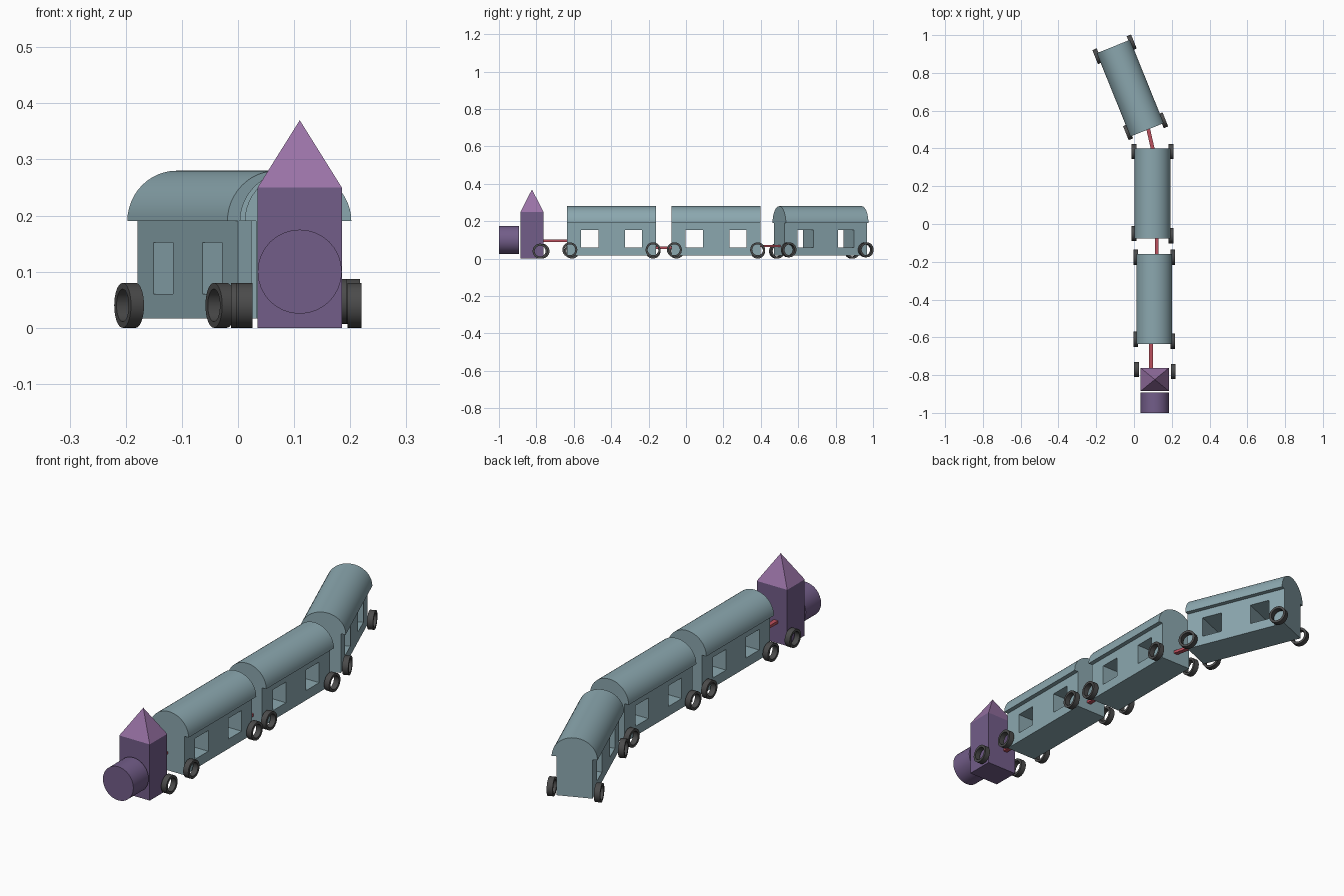
import bpy, bmesh, math
from mathutils import Matrix, Vector

if "Cube" in bpy.data.objects:
    bpy.data.objects.remove(bpy.data.objects["Cube"])


def material(name, rgb):
    m = bpy.data.materials.new(name)
    m.diffuse_color = (*rgb, 1)
    m.use_nodes = True
    m.node_tree.nodes["Principled BSDF"].inputs["Base Color"].default_value = m.diffuse_color
    return m


TEAL = material("teal", (0.26, 0.39, 0.43))
PURPLE = material("purple", (0.17, 0.11, 0.25))
LILAC = material("lilac", (0.32, 0.17, 0.38))
RED = material("red", (0.50, 0.08, 0.11))
DARK = material("dark_grey", (0.07, 0.07, 0.07))


def add_object(name, bm, mat, place=Matrix(), smooth=False):
    bmesh.ops.recalc_face_normals(bm, faces=bm.faces)
    mesh = bpy.data.meshes.new(name)
    bm.to_mesh(mesh)
    bm.free()
    ob = bpy.data.objects.new(name, mesh)
    bpy.context.collection.objects.link(ob)
    ob.matrix_world = place
    if mat:
        mesh.materials.append(mat)
    if smooth:
        bpy.ops.object.select_all(action='DESELECT')
        ob.select_set(True)
        bpy.context.view_layer.objects.active = ob
        bpy.ops.object.shade_smooth_by_angle(angle=math.radians(30))
    return ob


def box(name, size, loc, mat, place=Matrix()):
    bm = bmesh.new()
    bmesh.ops.create_cube(bm, size=1, matrix=Matrix.Translation(loc) @ Matrix.Diagonal((*size, 1)))
    return add_object(name, bm, mat, place)


def wheel(name, loc, place=Matrix(), outer=0.04, inner=0.029, width=0.025):
    # open ring: rectangular section spun around the x axis
    bm = bmesh.new()
    h = width / 2
    section = [bm.verts.new((x, 0, r)) for x, r in
               ((-h, inner), (-h, outer), (h, outer), (h, inner))]
    edges = [bm.edges.new((section[i], section[(i + 1) % 4])) for i in range(4)]
    bmesh.ops.spin(bm, geom=section + edges, cent=(0, 0, 0), axis=(1, 0, 0),
                   angle=math.tau, steps=32, use_merge=True)
    bmesh.ops.remove_doubles(bm, verts=bm.verts, dist=1e-5)
    return add_object(name, bm, DARK, place @ Matrix.Translation(loc), True)


def hitch(name, start, end):
    a, b = Vector(start), Vector(end)
    d = b - a
    place = Matrix.Translation((a + b) / 2) @ Matrix.Rotation(math.atan2(-d.x, d.y), 4, 'Z')
    return box(name, (0.02, d.length, 0.012), (0, 0, 0), RED, place)


def carriage(name, x, y, turn=0):
    place = Matrix.Translation((x, y, 0)) @ Matrix.Rotation(math.radians(turn), 4, 'Z')
    length = 0.476
    # body with window tunnels cut right through
    body = box(name + "_body", (0.15, length, 0.173), (0, 0, 0.1035), TEAL, place)
    for i, wy in enumerate((-0.117, 0.117)):
        cutter = box(f"{name}_window_cutter_{i}", (0.4, 0.092, 0.092), (0, wy, 0.106), None, place)
        cutter.hide_render = True
        cutter.hide_viewport = True
        cut = body.modifiers.new("window", 'BOOLEAN')
        cut.operation = 'DIFFERENCE'
        cut.solver = 'EXACT'
        cut.object = cutter
    # half-round overhanging roof
    bm = bmesh.new()
    n = 24
    arc = [bm.verts.new((0.095 * math.cos(math.pi * i / n), -length / 2,
                         0.19 + 0.09 * math.sin(math.pi * i / n))) for i in range(n + 1)]
    face = bm.faces.new(arc)
    ext = bmesh.ops.extrude_face_region(bm, geom=[face], use_keep_orig=True)
    bmesh.ops.translate(bm, vec=(0, length, 0),
                        verts=[v for v in ext["geom"] if isinstance(v, bmesh.types.BMVert)])
    add_object(name + "_roof", bm, TEAL, place, True)
    # wheels
    for label, wx, wy, wz in (("front_left", -0.098, -0.212, 0.04), ("back_left", -0.098, 0.222, 0.04),
                              ("front_right", 0.098, -0.223, 0.047), ("back_right", 0.098, 0.222, 0.047)):
        wheel(f"{name}_wheel_{label}", (wx, wy, wz), place)


# engine cab
box("engine_cab", (0.15, 0.123, 0.25), (0.11, -0.8235, 0.125), PURPLE)

# pyramid roof
bm = bmesh.new()
base = [bm.verts.new((0.11 + sx * 0.075, -0.8235 + sy * 0.0615, 0.25))
        for sx, sy in ((-1, -1), (1, -1), (1, 1), (-1, 1))]
tip = bm.verts.new((0.11, -0.8235, 0.37))
bm.faces.new(base)
for i in range(4):
    bm.faces.new((base[i], base[(i + 1) % 4], tip))
add_object("engine_roof", bm, LILAC)

# boiler
bm = bmesh.new()
bmesh.ops.create_cone(bm, cap_ends=True, segments=32, radius1=0.075, radius2=0.075, depth=0.107,
                      matrix=Matrix.Rotation(math.pi / 2, 4, 'X'))
add_object("engine_boiler", bm, PURPLE, Matrix.Translation((0.11, -0.9465, 0.1)), True)

wheel("engine_wheel_left", (0.013, -0.77, 0.04))
wheel("engine_wheel_right", (0.208, -0.78, 0.04))

# carriages
carriage("first_carriage", 0.107, -0.398)
carriage("second_carriage", 0.098, 0.161)
carriage("third_carriage", -0.02, 0.719, 22)

# hitches between the vehicles
hitch("front_hitch", (0.09, -0.765, 0.095), (0.09, -0.63, 0.095))
hitch("middle_hitch", (0.121, -0.165, 0.058), (0.121, -0.07, 0.058))
hitch("rear_hitch", (0.101, 0.39, 0.068), (0.073, 0.512, 0.068))
